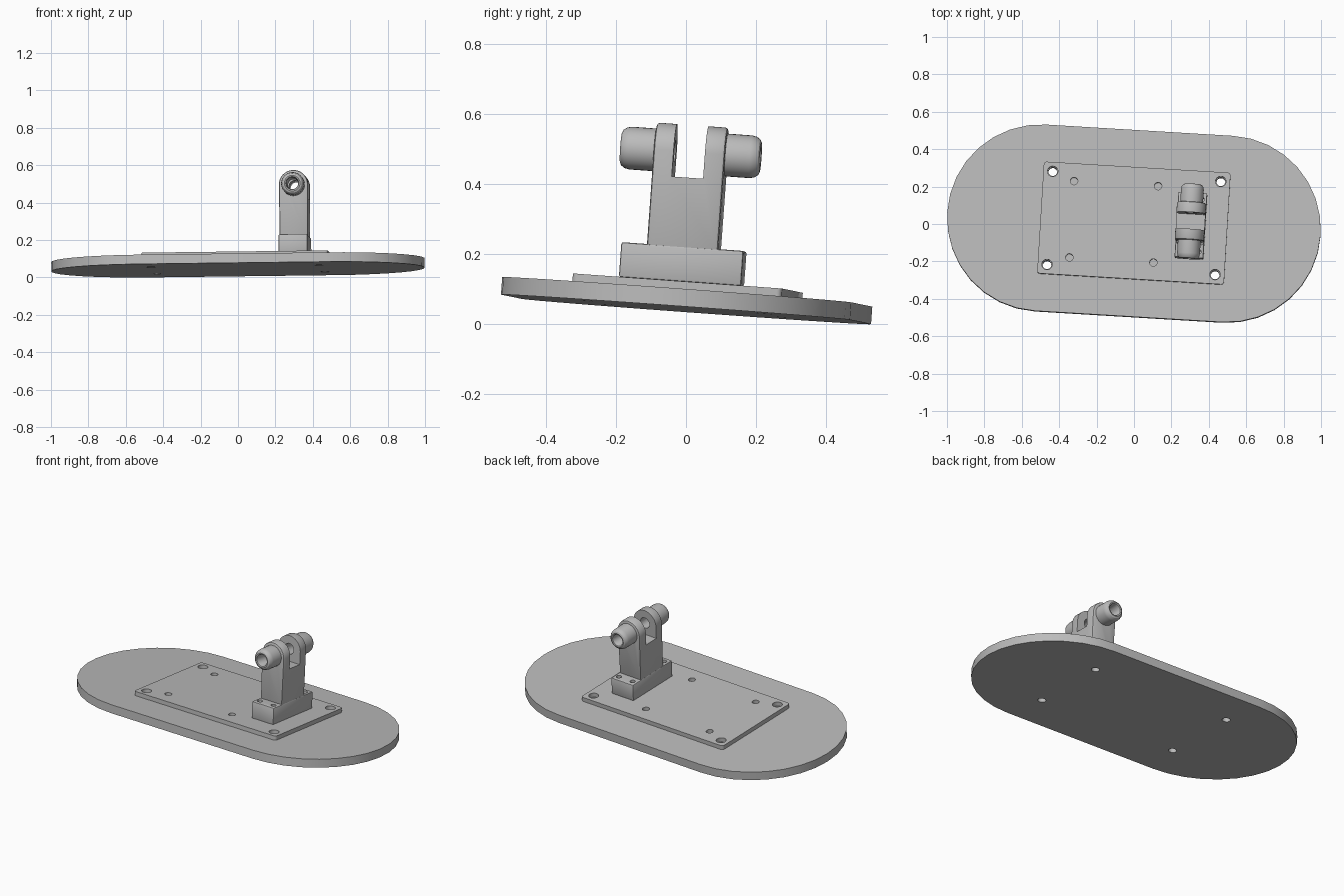
import bpy, bmesh
from math import sin, cos, pi, radians
from mathutils import Vector, Matrix

if "Cube" in bpy.data.objects:
    bpy.data.objects.remove(bpy.data.objects["Cube"])

grey = bpy.data.materials.new("plain grey")
grey.use_nodes = True
grey.diffuse_color = (0.5, 0.5, 0.5, 1)
grey.node_tree.nodes["Principled BSDF"].inputs["Base Color"].default_value = (0.5, 0.5, 0.5, 1)

# The whole bracket shares one slightly tilted frame
up = Vector((-0.008, 0.0727, 1)).normalized()
along = Vector((cos(radians(-3.5)), sin(radians(-3.5)), 0))
along = (along - up * along.dot(up)).normalized()
FRAME = Matrix((along, up.cross(along), up)).transposed().to_4x4()
FRAME.translation = (0, 0, 0.0425)


def finish(name, bm):
    bmesh.ops.recalc_face_normals(bm, faces=bm.faces[:])
    mesh = bpy.data.meshes.new(name)
    bm.to_mesh(mesh)
    bm.free()
    mesh.materials.append(grey)
    obj = bpy.data.objects.new(name, mesh)
    bpy.context.collection.objects.link(obj)
    obj.matrix_world = FRAME
    return obj


def prism(name, points, direction):
    """Extrude a closed outline of 3D points along a direction."""
    bm = bmesh.new()
    face = bm.faces.new([bm.verts.new(p) for p in points])
    ext = bmesh.ops.extrude_face_region(bm, geom=[face])
    moved = [g for g in ext["geom"] if isinstance(g, bmesh.types.BMVert)]
    bmesh.ops.translate(bm, verts=moved, vec=direction)
    return finish(name, bm)


def box(name, x, y, z):
    outline = [(x[0], y[0], z[0]), (x[1], y[0], z[0]), (x[1], y[1], z[0]), (x[0], y[1], z[0])]
    return prism(name, outline, (0, 0, z[1] - z[0]))


def arc(cx, cy, r, start, end, steps):
    return [(cx + r * cos(start + (end - start) * i / steps),
             cy + r * sin(start + (end - start) * i / steps)) for i in range(steps + 1)]


def drill(x, y, r, z0, z1):
    ring = arc(x, y, r, 0, 2 * pi, 24)[:-1]
    return prism("drill", [(a, b, z0) for a, b in ring], (0, 0, z1 - z0))


def apply(obj, mod):
    with bpy.context.temp_override(object=obj, active_object=obj, selected_objects=[obj]):
        bpy.ops.object.modifier_apply(modifier=mod.name)


def cut(obj, cutters):
    for cutter in cutters:
        cutter.hide_render = True
        mod = obj.modifiers.new("cut", 'BOOLEAN')
        mod.operation = 'DIFFERENCE'
        mod.solver = 'EXACT'
        mod.object = cutter
        bpy.context.view_layer.update()
        apply(obj, mod)
        bpy.data.objects.remove(cutter)


def bevel(obj, width, segments=2):
    mod = obj.modifiers.new("bevel", 'BEVEL')
    mod.width = width
    mod.segments = segments
    mod.limit_method = 'ANGLE'
    mod.angle_limit = radians(40)
    apply(obj, mod)


SIGNS = (-1, 1)
CORNERS = [(i, j) for i in SIGNS for j in SIGNS]
AX, AZ = 0.306, 0.445      # pivot axis position

# Base board with round ends
outline = arc(0.5, 0, 0.5, -pi / 2, pi / 2, 16) + arc(-0.5, 0, 0.5, pi / 2, 3 * pi / 2, 16)
base = prism("base_board", [(x, y, 0) for x, y in outline], (0, 0, 0.05))
cut(base, [drill(0.45 * i, 0.25 * j, 0.023, -0.1, 0.2) for i, j in CORNERS])

# Mounting plate with corner holes and shallow inner holes
outline = []
for k, (i, j) in enumerate([(1, 1), (-1, 1), (-1, -1), (1, -1)]):
    outline += arc(0.485 * i, 0.285 * j, 0.015, k * pi / 2, (k + 1) * pi / 2, 4)
plate = prism("mounting_plate", [(x, y, 0.05) for x, y in outline], (0, 0, 0.025))
cut(plate, [drill(0.45 * i, 0.25 * j, 0.028, 0, 0.2) for i, j in CORNERS]
    + [drill(-0.108 + 0.225 * i, 0.205 * j, 0.02, 0.04, 0.2) for i, j in CORNERS])

# Foot block with four screw holes
foot = box("foot_block", (AX - 0.077, AX + 0.077), (-0.175, 0.175), (0.075, 0.175))
bevel(foot, 0.006)
cut(foot, [drill(AX + 0.048 * i, 0.14 * j, 0.015, 0.1, 0.3) for i, j in CORNERS])

# Forked post: rounded arch, slotted and bored
arch = [(AX - 0.075, 0.16), (AX + 0.075, 0.16)] + arc(AX, AZ, 0.078, 0.0, pi, 24)
post = prism("forked_post", [(x, -0.102, z) for x, z in arch], (0, 0.204, 0))
bevel(post, 0.009)
ring = arc(AX, AZ, 0.032, 0, 2 * pi, 24)[:-1]
cut(post, [box("slot", (0, 0.6), (-0.045, 0.045), (0.372, 0.7)),
           prism("bore", [(x, -0.3, z) for x, z in ring], (0, 0.6, 0))])

# Hollow pivot bosses on both sides, turned from one profile of radius and distance
profile = [(0.032, 0.09), (0.061, 0.09), (0.061, 0.172), (0.058, 0.186), (0.051, 0.196),
           (0.042, 0.2), (0.035, 0.198), (0.032, 0.192)]
bosses = []
for side, name in zip(SIGNS, ("front_pivot_boss", "back_pivot_boss")):
    bm = bmesh.new()
    verts = [bm.verts.new((AX + r, side * d, AZ)) for r, d in profile]
    edges = [bm.edges.new((verts[k - 1], verts[k])) for k in range(len(verts))]
    bmesh.ops.spin(bm, geom=verts + edges, cent=(AX, 0, AZ), axis=(0, 1, 0),
                   angle=2 * pi, steps=32)
    bmesh.ops.remove_doubles(bm, verts=bm.verts[:], dist=0.0001)
    bosses.append(finish(name, bm))

# Smooth curved faces, keep hard edges crisp
for obj in [base, plate, foot, post] + bosses:
    bpy.ops.object.select_all(action='DESELECT')
    obj.select_set(True)
    bpy.context.view_layer.objects.active = obj
    bpy.ops.object.shade_smooth_by_angle(angle=radians(30))
